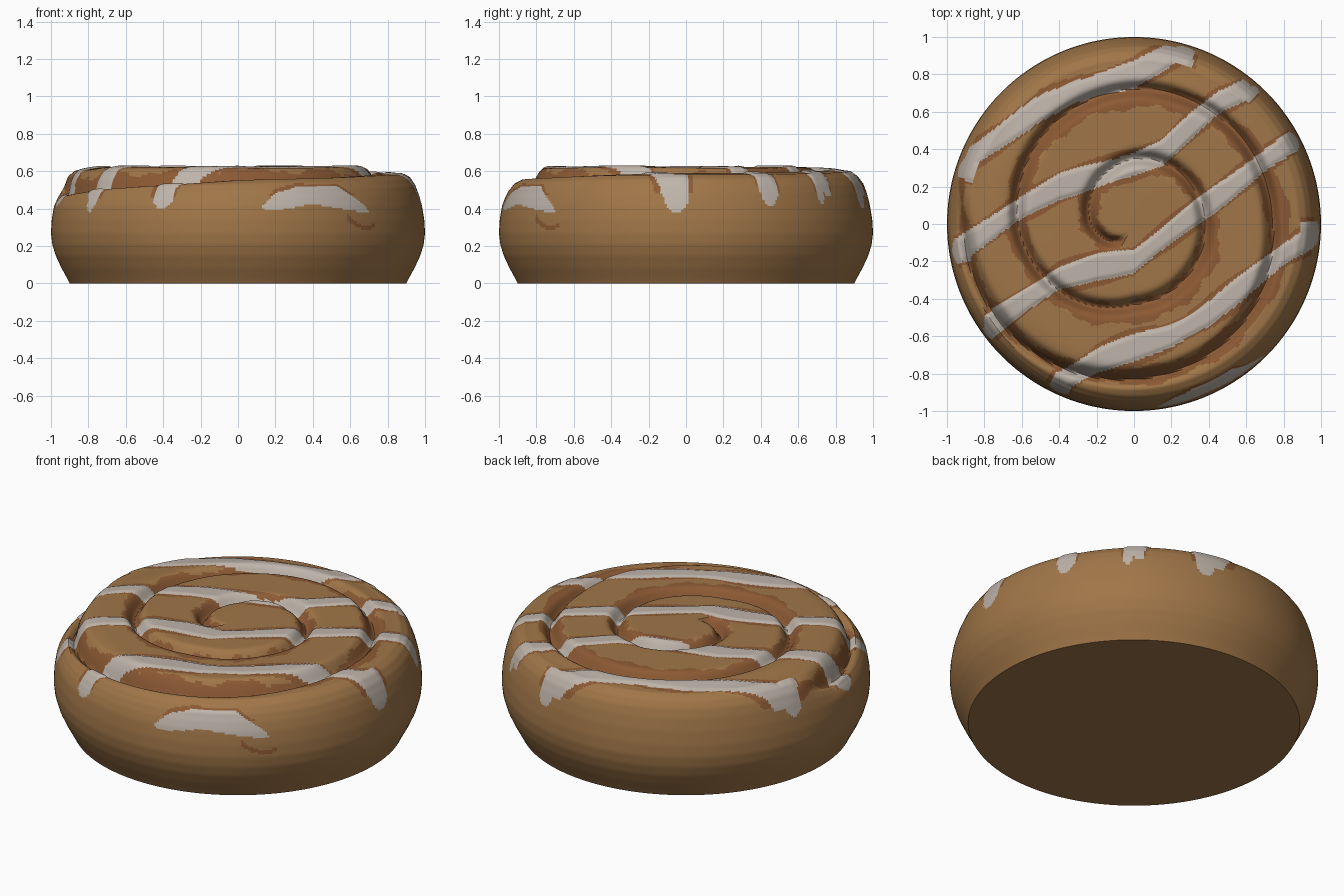
import bpy, math

if "Cube" in bpy.data.objects:
    bpy.data.objects.remove(bpy.data.objects["Cube"])

SEGMENTS, TOP_STEPS, SIDE_STEPS = 480, 88, 56


def lerp(table, x):
    """Piecewise linear lookup in a list of points, clamped at both ends."""
    if x <= table[0][0]:
        return table[0][1]
    for (x0, y0), (x1, y1) in zip(table, table[1:]):
        if x <= x1:
            return y0 + (y1 - y0) * (x - x0) / (x1 - x0)
    return table[-1][1]


def smooth(t):
    t = min(1.0, max(0.0, t))
    return t * t * (3 - 2 * t)


def material(name, rgb):
    m = bpy.data.materials.new(name)
    m.diffuse_color = (*rgb, 1)
    m.use_nodes = True
    m.node_tree.nodes["Principled BSDF"].inputs["Base Color"].default_value = m.diffuse_color
    return m


# Spiral seam: winding angle in degrees -> radius
SEAM = [(165, .95), (180, .905), (225, .87), (270, .82), (315, .78), (360, .735),
        (405, .73), (450, .72), (495, .68), (540, .62), (585, .53), (630, .43),
        (675, .40), (720, .38), (765, .37), (810, .35), (855, .29), (900, .23),
        (945, .14), (960, .11)]
# Width of the cinnamon stain inside and outside the seam
STAIN_IN = [(165, .02), (270, .05), (360, .02), (405, .06), (450, .10), (495, .07),
            (540, .04), (630, .02), (720, .03), (810, .08), (900, .05), (960, .04)]
STAIN_OUT = [(165, .02), (250, .03), (315, .06), (360, .10), (420, .03), (450, .02),
             (540, .06), (630, .10), (700, .09), (760, .04), (900, .06), (960, .06)]
# How far the loose outer layer sinks below the rest
DROP = [(162, 0), (182, .08), (270, .05), (360, .02), (500, 0)]

# Icing stripes across the top, y as a function of x
STRIPES = [
    [(-.95, .30), (-.7, .48), (-.5, .62), (-.3, .71), (0, .80), (.15, .88), (.29, .96)],
    [(-1, -.18), (-.8, -.05), (-.6, .09), (-.4, .20), (-.2, .26), (0, .32),
     (.15, .38), (.3, .52), (.45, .65), (.62, .73)],
    [(-.8, -.56), (-.6, -.42), (-.4, -.29), (-.2, -.23), (0, -.20), (.15, -.08),
     (.3, .04), (.5, .18), (.7, .34), (.88, .47)],
    [(-.43, -.87), (-.2, -.73), (0, -.66), (.2, -.60), (.4, -.48), (.6, -.32),
     (.8, -.16), (1, -.04)],
]
# Icing drips on the side: angle, half width, lowest z
DRIPS = [(162, .055, .42), (189, .055, .42), (216.6, .035, .38), (245.5, .055, .40),
         (-3, .06, .38), (27.5, .043, .41), (48, .025, .42), (73.5, .055, .40)]
# Front icing smear: upper and lower edge, z as a function of x
SMEAR_TOP = [(.13, .42), (.2, .52), (.32, .56), (.53, .56), (.62, .48), (.70, .39)]
SMEAR_LOW = [(.13, .40), (.2, .39), (.4, .43), (.6, .39), (.70, .38)]


def seam_distance(x, y):
    """Signed distance to the nearest seam turn (positive outside) and its angle."""
    r, a = math.hypot(x, y), math.degrees(math.atan2(y, x)) % 360
    best = (9.0, 0)
    for k in range(3):
        w = a + 360 * k
        if 165 <= w <= 960:
            d = r - lerp(SEAM, w)
            if abs(d) < abs(best[0]):
                best = (d, w)
    return best


def icing_distance(x, y, z):
    """Distance beyond the edge of the icing, negative inside it."""
    d = 9.0
    a = math.degrees(math.atan2(y, x))
    r = math.hypot(x, y)
    if z > .47:
        for s in STRIPES:
            if s[0][0] <= x <= s[-1][0]:
                wobble = .006 * math.sin(11 * x + 5 * s[0][1])
                d = min(d, abs(y - lerp(s, x)) * .84 - .056 - wobble)
    if r > .86:
        for a0, w, low in DRIPS:
            if low - .03 < z < .60:
                off = abs((a - a0 + 180) % 360 - 180) * math.pi / 180 * r
                d = min(d, off - w * math.sqrt(max(0, min(1, (z - low) / .05))))
        if y < -.6 and .13 < x < .70 and z < .58:
            d = min(d, max(z - lerp(SMEAR_TOP, x), lerp(SMEAR_LOW, x) - z))
    return d


def sculpt(x, y, z):
    """Press in the seam, sink the outer layer and raise the icing."""
    r, a = math.hypot(x, y), math.degrees(math.atan2(y, x)) % 360
    z0 = z
    if z0 > .38:
        outer = a if a >= 162 else a + 360
        step = smooth((r - lerp(SEAM, outer) + .015) / .03) if z0 > .45 else 1
        z -= lerp(DROP, outer) * step * smooth((z0 - .38) / .2)
        d, w = seam_distance(x, y)
        fade = smooth((w - 165) / 25) * smooth((965 - w) / 30)
        z -= .065 * fade * math.exp(-(d / .034) ** 2) * smooth((z0 - .5) / .08)
        z += .008 * smooth(-icing_distance(x, y, z0) / .02) * smooth((z0 - .5) / .08)
        z += .004 * math.sin(5 * x + 1) * math.sin(4 * y) * smooth((z0 - .5) / .1)
    return x, y, z


# Bun profile, from the base edge up to the shoulder, then flat to the middle
SIDE = [(.90, 0), (.915, .03), (.945, .085), (.975, .15), (.993, .21), (1.0, .27),
        (.996, .34), (.983, .42), (.966, .49), (.948, .54), (.92, .58), (.88, .603)]
length = [0]
for p, q in zip(SIDE, SIDE[1:]):
    length.append(length[-1] + math.dist(p, q))
r_table = [(l, p[0]) for l, p in zip(length, SIDE)]
z_table = [(l, p[1]) for l, p in zip(length, SIDE)]
profile = [(lerp(r_table, length[-1] * i / SIDE_STEPS),
            lerp(z_table, length[-1] * i / SIDE_STEPS)) for i in range(SIDE_STEPS + 1)]
for i in range(1, TOP_STEPS):
    r = .88 * (1 - i / TOP_STEPS)
    profile.append((r, .603 + .017 * smooth((.88 - r) / .15)))

rest = []
for r, z in profile:
    for s in range(SEGMENTS):
        t = 2 * math.pi * s / SEGMENTS
        rest.append((r * math.cos(t), r * math.sin(t), z))
rest.append((0, 0, .62))
faces = [tuple(reversed(range(SEGMENTS)))]
for i in range(len(profile) - 1):
    for s in range(SEGMENTS):
        n = (s + 1) % SEGMENTS
        b = i * SEGMENTS
        faces.append((b + s, b + n, b + SEGMENTS + n, b + SEGMENTS + s))
last = (len(profile) - 1) * SEGMENTS
for s in range(SEGMENTS):
    faces.append((last + s, last + (s + 1) % SEGMENTS, len(rest) - 1))

mesh = bpy.data.meshes.new("bun")
mesh.from_pydata([sculpt(*p) for p in rest], [], faces)
bun = bpy.data.objects.new("bun", mesh)
bpy.context.collection.objects.link(bun)
mesh.materials.append(material("baked dough", (.352, .181, .065)))
mesh.materials.append(material("cinnamon", (.262, .102, .034)))
mesh.materials.append(material("icing", (.515, .456, .402)))


def colour(x, y, z):
    """0 dough, 1 cinnamon, 2 icing."""
    if z < .28:
        return 0
    d = icing_distance(x, y, z)
    if d < 0:
        return 2
    if z > .5 and d < .018 + .010 * math.sin(9 * x + 7 * y):
        return 1
    if z > .5:
        g, w = seam_distance(x, y)
        ripple = .012 * math.sin(w * .21) + .006 * math.sin(w * .57)
        if -lerp(STAIN_IN, w) - ripple < g < lerp(STAIN_OUT, w) + ripple:
            return 1
    # Small cinnamon streak beside the front smear
    if y < -.6 and .58 < x < .73 and abs(z - .30 - 5 * (x - .69) ** 2) < .012:
        return 1
    return 0


for poly in mesh.polygons:
    if len(poly.vertices) > 4:
        continue
    pts = [rest[v] for v in poly.vertices]
    poly.material_index = colour(*(sum(c) / len(pts) for c in zip(*pts)))

bpy.context.view_layer.objects.active = bun
bun.select_set(True)
bpy.ops.object.shade_smooth_by_angle(angle=math.radians(50))
